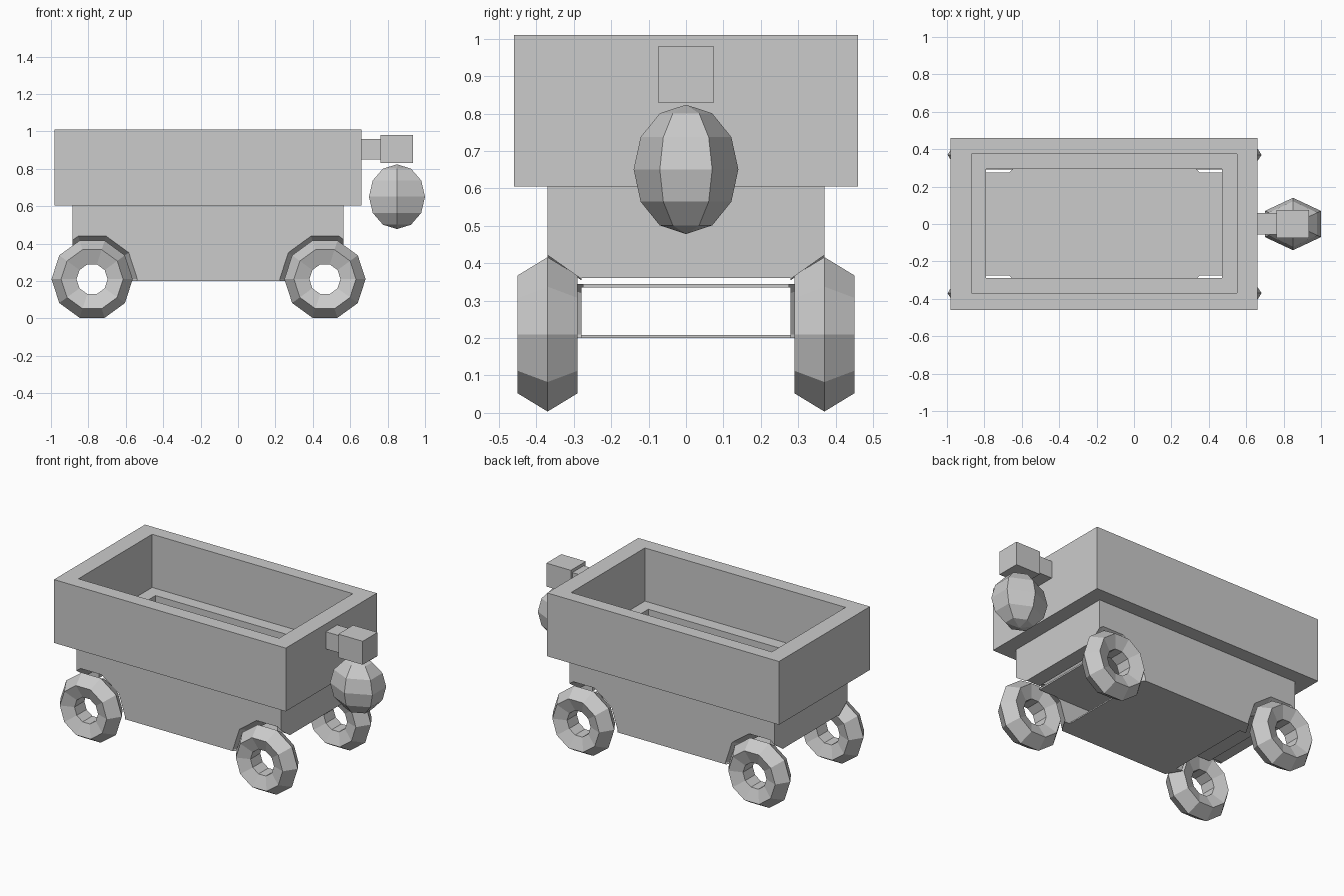
import bpy, bmesh, math

if "Cube" in bpy.data.objects:
    bpy.data.objects.remove(bpy.data.objects["Cube"], do_unlink=True)

grey = bpy.data.materials.new("plain_grey")
grey.use_nodes = True
COLOUR = (0.6, 0.6, 0.6, 1)
grey.diffuse_color = COLOUR
grey.node_tree.nodes["Principled BSDF"].inputs["Base Color"].default_value = COLOUR


def finish(name, bm):
    bmesh.ops.recalc_face_normals(bm, faces=bm.faces)
    mesh = bpy.data.meshes.new(name)
    bm.to_mesh(mesh)
    bm.free()
    mesh.materials.append(grey)
    obj = bpy.data.objects.new(name, mesh)
    bpy.context.collection.objects.link(obj)
    return obj


def box(name, x, y, z):
    """Box from (low, high) ranges."""
    bm = bmesh.new()
    bmesh.ops.create_cube(bm, size=1)
    for v in bm.verts:
        for i, (low, high) in enumerate((x, y, z)):
            v.co[i] = low if v.co[i] < 0 else high
    return finish(name, bm)


def lathe(name, profile, segments, place, closed):
    """Spin (radius, offset) points; place maps (angle, radius, offset) to a position."""
    bm = bmesh.new()
    rings = []
    for k in range(segments):
        a = 2 * math.pi * k / segments
        rings.append([bm.verts.new(place(a, r, h)) for r, h in profile])
    n = len(profile)
    for k in range(segments):
        p, q = rings[k], rings[(k + 1) % segments]
        for i in range(n if closed else n - 1):
            j = (i + 1) % n
            bm.faces.new((p[i], q[i], q[j], p[j]))
    bmesh.ops.remove_doubles(bm, verts=bm.verts, dist=1e-5)
    return finish(name, bm)


def carve(obj, cutters):
    """Subtract the cutters and bake the result."""
    for c in cutters:
        c.hide_render = True
        mod = obj.modifiers.new("cut", "BOOLEAN")
        mod.operation = "DIFFERENCE"
        mod.solver = "EXACT"
        mod.object = c
    bpy.context.view_layer.update()
    deps = bpy.context.evaluated_depsgraph_get()
    baked = bpy.data.meshes.new_from_object(obj.evaluated_get(deps))
    obj.modifiers.clear()
    obj.data = baked
    obj.data.name = obj.name
    for c in cutters:
        bpy.data.objects.remove(c, do_unlink=True)


WHEEL_X = {"rear": -0.78, "front": 0.465}
WHEEL_Y, WHEEL_Z = 0.37, 0.21


def wheel_place(cx, side):
    return lambda a, r, h: (cx + r * math.cos(a), side * (WHEEL_Y + h),
                            WHEEL_Z + r * math.sin(a))


# Five-sided ring section of the wheels
section = [(0.143 + 0.074 * math.cos(2 * math.pi * i / 5),
            0.084 * math.sin(2 * math.pi * i / 5)) for i in range(5)]
# Solid, slightly larger version for the wheel arches
GROW = 1.115
arch = [(0, -0.095), (0.185, -0.095), (0.242, 0), (0.185, 0.095), (0, 0.095)]

arches = []
for end, cx in WHEEL_X.items():
    for label, side in (("left", 1), ("right", -1)):
        place = wheel_place(cx, side)
        lathe(f"{end}_{label}_wheel", section, 10, place, True)
        arches.append(lathe("arch_cutter", arch, 10, place, False))

# Upper tray with a sunken opening in its floor
WELL_X, WELL_Y = (-0.79, 0.47), (-0.29, 0.295)
tray = box("upper_tray", (-0.98, 0.66), (-0.46, 0.46), (0.605, 1.01))
carve(tray, [
    box("tray_cutter", (-0.87, 0.55), (-0.37, 0.375), (0.67, 1.2)),
    box("tray_well_cutter", WELL_X, WELL_Y, (0.5, 0.8)),
])

# Lower body: well above, hollow below, open under both ends
body = box("lower_body", (-0.885, 0.565), (-0.37, 0.37), (0.2, 0.605))
hollow_y = (-0.28, 0.28)
carve(body, [
    box("well_cutter", WELL_X, WELL_Y, (0.345, 0.7)),
    box("hollow_cutter", (-1.1, 1.1), hollow_y, (0.208, 0.335)),
    box("front_end_cutter", (0.24, 1.1), hollow_y, (0.1, 0.335)),
    box("rear_end_cutter", (-1.1, -0.55), hollow_y, (0.1, 0.335)),
    box("front_lip_cutter", (0.47, 1.1), hollow_y, (0.1, 0.36)),
    box("rear_lip_cutter", (-1.1, -0.79), hollow_y, (0.1, 0.36)),
] + arches)

# Arm, block and hanging ball
box("arm", (0.655, 0.765), (-0.055, 0.06), (0.85, 0.96))
box("arm_block", (0.762, 0.935), (-0.075, 0.075), (0.83, 0.98))
ball = [(math.sin(math.pi * i / 6), math.cos(math.pi * i / 6)) for i in range(7)]
lathe("hanging_ball", ball, 6,
      lambda a, r, h: (0.85 + 0.173 * r * math.sin(a), 0.14 * r * math.cos(a),
                       0.651 + 0.173 * h), False)
